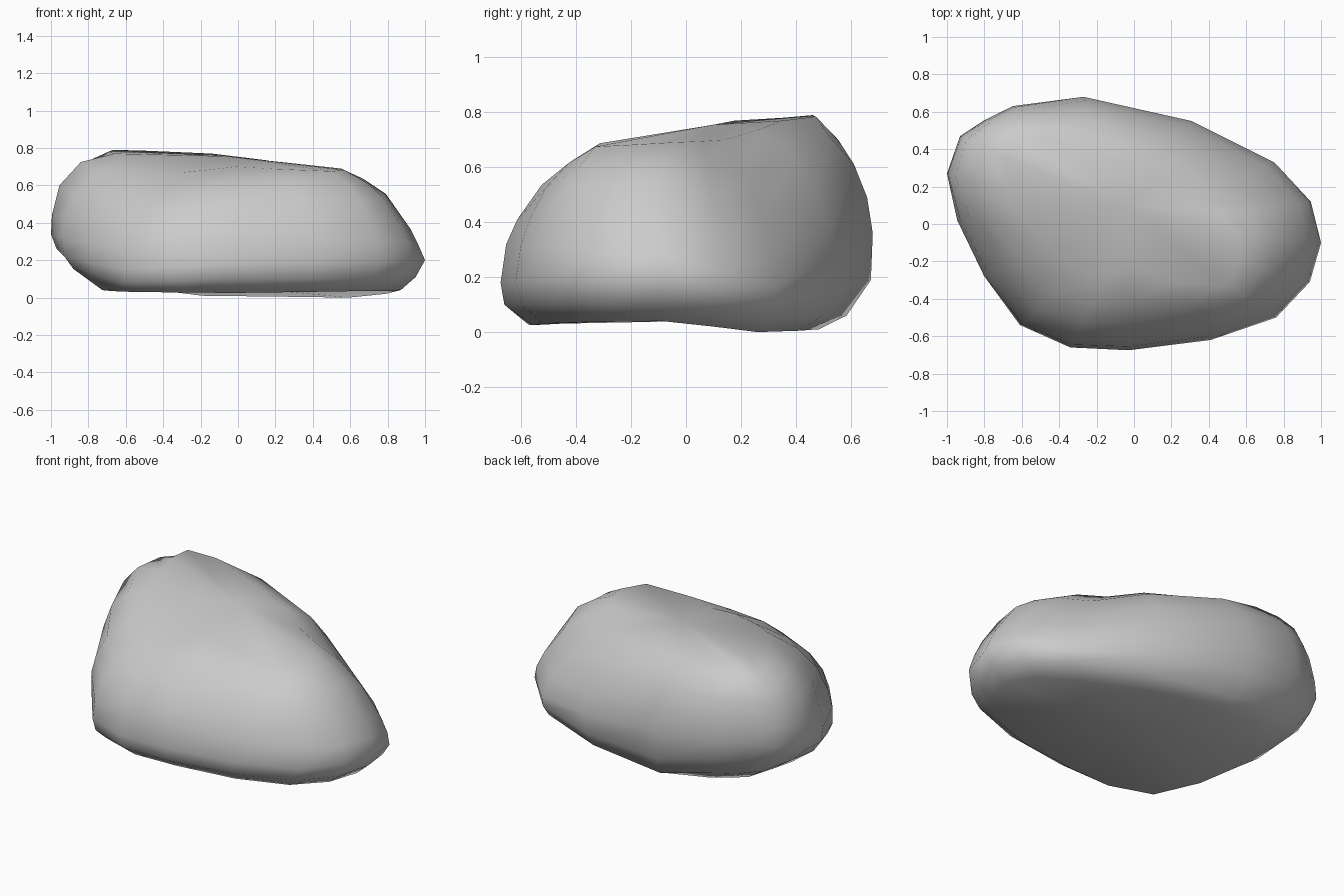
import bpy, bmesh

if "Cube" in bpy.data.objects:
    bpy.data.objects.remove(bpy.data.objects["Cube"])

# Plan outline of the boulder, counter-clockwise from the right tip
outline = [(1, -.1), (.95, .12), (.75, .33), (.31, .55), (-.27, .68), (-.65, .63), (-.80, .555),
           (-.93, .47), (-1, .27), (-.95, .02), (-.81, -.28), (-.61, -.54),
           (-.34, -.66), (-.03, -.675), (.41, -.62), (.76, -.5), (.94, -.31)]
n = len(outline)

# Side profiles (scale, z), base to top, keyed by position along the outline
right = [(.87, .04), (.95, .11), (1, .20), (.965, .28), (.92, .37), (.79, .555), (.67, .635), (.55, .69)]
back_right = [(.79, 0), (.95, .06), (.99, .11), (1, .17), (.94, .28), (.83, .41), (.66, .57), (.42, .70)]
back = [(.71, .01), (.86, .06), (.99, .19), (1, .36), (.97, .49), (.90, .61), (.77, .71), (.52, .77)]
back_left = [(.72, .045), (.86, .13), (.96, .25), (1, .38), (.99, .50), (.96, .62), (.88, .70), (.75, .785)]
left_corner = [(.70, .045), (.87, .14), (.96, .26), (1, .38), (.99, .49), (.97, .62), (.92, .72), (.83, .79)]
left = [(.69, .045), (.90, .19), (.97, .26), (1, .34), (.995, .44), (.955, .60), (.84, .725), (.66, .77)]
front_left = [(.91, .03), (.98, .08), (1, .15), (.985, .26), (.94, .37), (.85, .475), (.71, .57), (.48, .67)]
front = [(.83, .025), (.98, .10), (1, .18), (.97, .32), (.91, .41), (.78, .535), (.60, .63), (.35, .70)]
front_right = [(.85, .035), (.95, .10), (1, .19), (.97, .31), (.92, .42), (.86, .52), (.78, .60), (.66, .675)]
keys = [(0, right), (2, back_right), (4, back), (5, back_left), (6, left_corner), (8, left),
        (11, front_left), (13, front), (15, front_right), (n, right)]


def ring_point(i, r):
    """Point of ring r at outline corner i, blended between side profiles."""
    for (a, p), (b, q) in zip(keys, keys[1:]):
        if a <= i < b:
            t = (i - a) / (b - a)
            s, z = (u + (v - u) * t for u, v in zip(p[r], q[r]))
            return outline[i][0] * s, outline[i][1] * s, z


# Boulder body: lofted rings closed by fans
bm = bmesh.new()
loops = [[bm.verts.new(ring_point(i, r)) for i in range(n)] for r in range(len(right))]
bottom = bm.verts.new((0, 0, .055))
top = bm.verts.new((-.05, .1, .755))
for i in range(n):
    j = (i + 1) % n
    for lo, hi in zip(loops, loops[1:]):
        bm.faces.new((lo[i], lo[j], hi[j], hi[i]))
    bm.faces.new((bottom, loops[0][j], loops[0][i]))
    bm.faces.new((top, loops[-1][i], loops[-1][j]))
bmesh.ops.recalc_face_normals(bm, faces=bm.faces)
for f in bm.faces:
    f.smooth = True

mesh = bpy.data.meshes.new("boulder")
bm.to_mesh(mesh)
bm.free()
bpy.context.collection.objects.link(bpy.data.objects.new("boulder", mesh))
